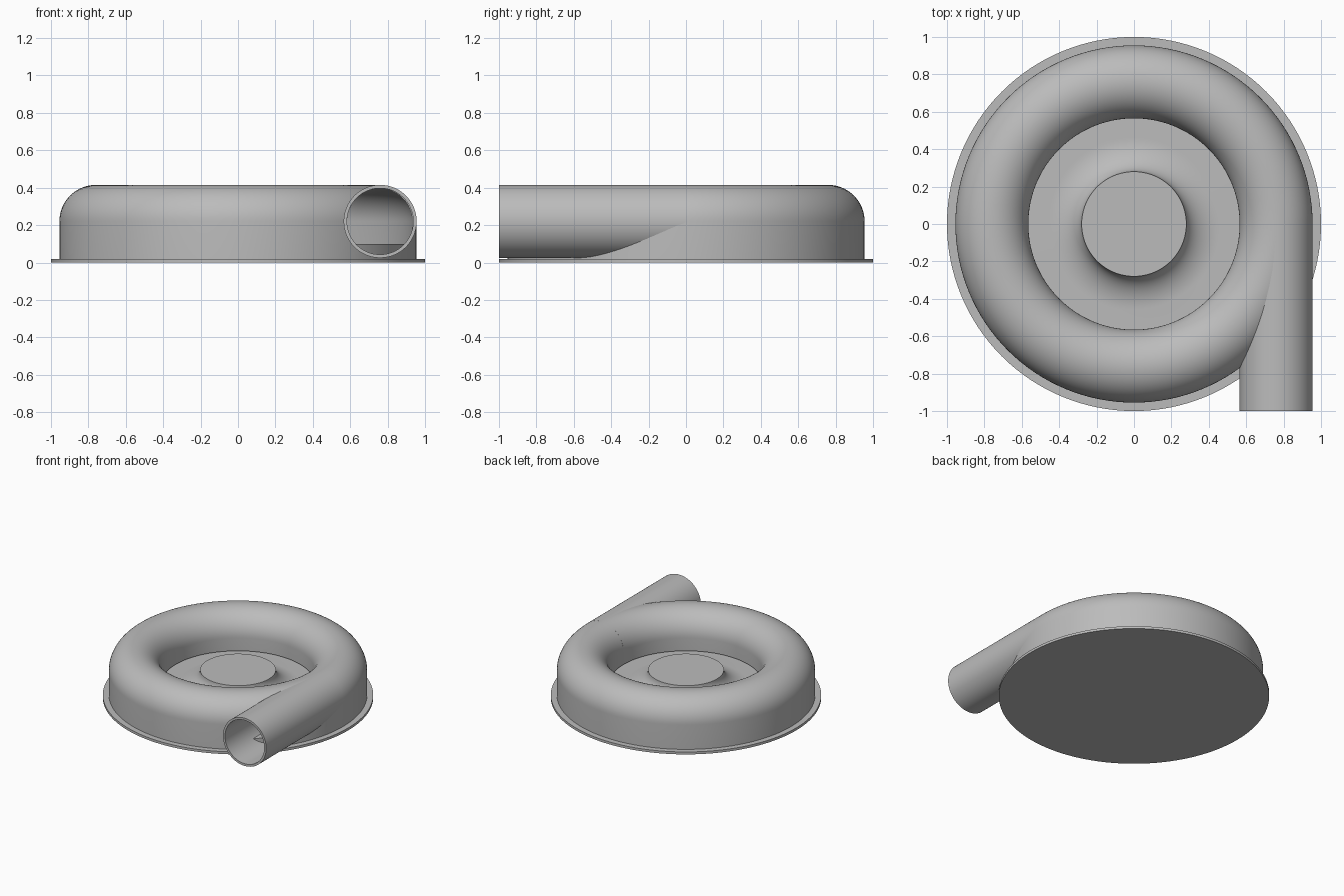
import bpy
import bmesh
from math import cos, sin, pi, radians
from mathutils import Matrix, Vector

cube = bpy.data.objects.get("Cube")
if cube:
    bpy.data.objects.remove(cube, do_unlink=True)

grey = bpy.data.materials.new("plain grey")
grey.use_nodes = True
colour = (0.5, 0.5, 0.5, 1)
grey.diffuse_color = colour
grey.node_tree.nodes["Principled BSDF"].inputs["Base Color"].default_value = colour

SEGMENTS = 128
RING_R, TUBE_R, WALL, TUBE_Z = 0.76, 0.195, 0.018, 0.22
BASE_TOP, FLOOR = 0.02, 0.1


def revolve(name, profile, closed=False):
    """Spin an (r, z) profile around the z axis."""
    bm = bmesh.new()
    verts = [bm.verts.new((r, 0, z)) for r, z in profile]
    edges = [bm.edges.new(pair) for pair in zip(verts, verts[1:])]
    if closed:
        edges.append(bm.edges.new((verts[-1], verts[0])))
    bmesh.ops.spin(bm, geom=verts + edges, cent=(0, 0, 0), axis=(0, 0, 1),
                   angle=2 * pi, steps=SEGMENTS, use_duplicate=False)
    bmesh.ops.remove_doubles(bm, verts=bm.verts, dist=0.0002)
    bmesh.ops.recalc_face_normals(bm, faces=bm.faces)
    mesh = bpy.data.meshes.new(name)
    bm.to_mesh(mesh)
    bm.free()
    mesh.materials.append(grey)
    obj = bpy.data.objects.new(name, mesh)
    bpy.context.collection.objects.link(obj)
    return obj


def smooth(obj):
    bpy.ops.object.select_all(action="DESELECT")
    obj.select_set(True)
    bpy.context.view_layer.objects.active = obj
    bpy.ops.object.shade_smooth_by_angle(angle=radians(30))


def lay_along_y(obj):
    """Turn a z-axis part to run along y at the outlet's centre line."""
    turn = Matrix.Rotation(radians(90), 4, "X")
    obj.data.transform(Matrix.Translation(Vector((RING_R, 0, TUBE_Z))) @ turn)


def arch(radius, steps=32):
    """Half circle from the outer side over the crest to the inner side."""
    return [(RING_R + radius * cos(pi * i / steps), TUBE_Z + radius * sin(pi * i / steps))
            for i in range(steps + 1)]


# Flat round base plate
base = revolve("base_plate", [(0, 0), (1, 0), (1, BASE_TOP), (0, BASE_TOP)])

# Floor with a central hub that flares down in a concave curve
hub_r, hub_z, flare_r = 0.28, 0.225, 0.46
flare = [(flare_r - (flare_r - hub_r) * cos(a), hub_z - (hub_z - FLOOR) * sin(a))
         for a in (pi / 2 * i / 16 for i in range(17))]
hub = revolve("hub_and_floor", [(0, hub_z)] + flare
              + [(0.945, FLOOR), (0.945, BASE_TOP - 0.005), (0, BASE_TOP - 0.005)])

# Hollow ring housing, open at the bottom, with a straight outer skirt
inner_edge = RING_R - TUBE_R
lip = FLOOR + 0.015
outside = [(RING_R + TUBE_R, BASE_TOP - 0.002)] + arch(TUBE_R) + [(inner_edge, lip)]
inside = [(inner_edge + WALL, lip)] + arch(TUBE_R - WALL)[::-1]
inside.append((RING_R + TUBE_R - WALL, BASE_TOP - 0.002))
housing = revolve("ring_housing", outside + inside, closed=True)

# Tangential outlet pipe
bore_r = TUBE_R - WALL
pipe = revolve("outlet_pipe", [(TUBE_R, 0), (TUBE_R, 1), (bore_r, 1), (bore_r, 0)], closed=True)
lay_along_y(pipe)

# Bore that opens the housing into the pipe
bore = revolve("bore_cutter", [(0, 0.1), (bore_r, 0.1), (bore_r, 1.1), (0, 1.1)])
lay_along_y(bore)
bore.hide_render = True
bore.hide_viewport = True
cut = housing.modifiers.new("outlet_opening", "BOOLEAN")
cut.operation = "DIFFERENCE"
cut.solver = "EXACT"
cut.object = bore

for part in (base, hub, pipe, housing):
    smooth(part)
